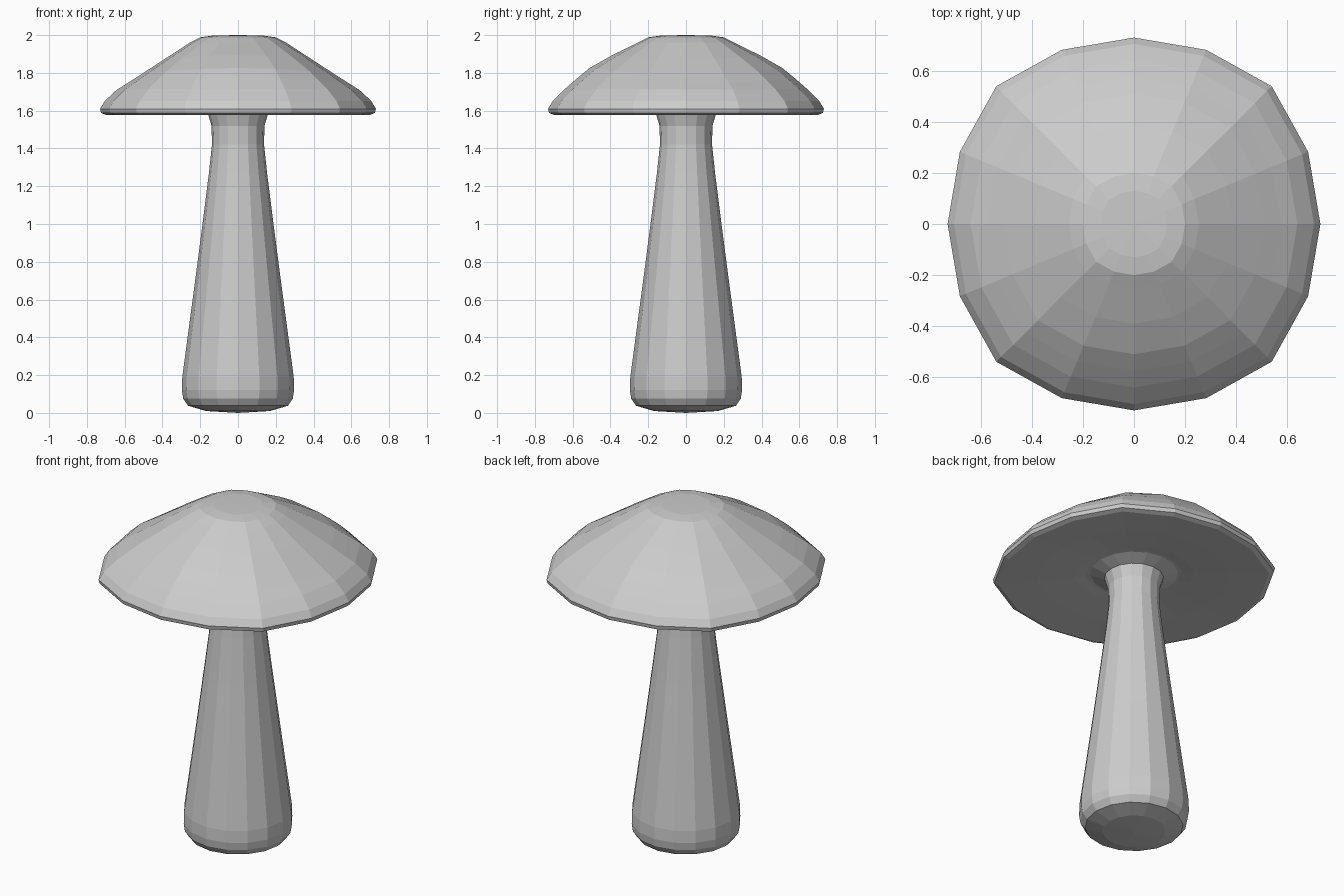
import bpy, bmesh
from math import sin, cos, pi

if "Cube" in bpy.data.objects:
    bpy.data.objects.remove(bpy.data.objects["Cube"])

SIDES = 16


def revolve(name, profile, squareness=0.0):
    """Closed turned solid; profile = (radius, height, extra height toward +-y), bottom or top pole first."""
    bm = bmesh.new()
    rings = []
    for r, z, bulge in profile:
        if r == 0:
            rings.append([bm.verts.new((0, 0, z))] * SIDES)
            continue
        ring = []
        for i in range(SIDES):
            a = 2 * pi * i / SIDES
            rr = r * (1 + squareness * sin(2 * a) ** 4)
            ring.append(bm.verts.new((rr * cos(a), rr * sin(a), z + bulge * sin(a) ** 2)))
        rings.append(ring)
    for low, high in zip(rings, rings[1:]):
        for i in range(SIDES):
            j = (i + 1) % SIDES
            corners = list(dict.fromkeys((low[i], low[j], high[j], high[i])))
            bm.faces.new(corners)
    bmesh.ops.recalc_face_normals(bm, faces=bm.faces)
    mesh = bpy.data.meshes.new(name)
    bm.to_mesh(mesh)
    bm.free()
    obj = bpy.data.objects.new(name, mesh)
    bpy.context.collection.objects.link(obj)
    return obj


# Stem: rounded foot, taper, flare into the cap
revolve("stem", [
    (0, 0, 0), (0.17, 0.01, 0), (0.265, 0.038, 0), (0.29, 0.075, 0),
    (0.297, 0.12, 0), (0.295, 0.19, 0), (0.267, 0.4, 0), (0.227, 0.7, 0),
    (0.188, 1.0, 0), (0.154, 1.27, 0), (0.138, 1.42, 0), (0.14, 1.52, 0),
    (0.16, 1.585, 0), (0.25, 1.618, 0), (0, 1.63, 0),
])

# Cap: shallow hollow underside, thin rim, sloped top that is fuller toward front and back
revolve("cap", [
    (0, 1.615, 0), (0.25, 1.613, 0), (0.31, 1.605, 0), (0.5, 1.588, 0),
    (0.70, 1.578, 0), (0.725, 1.588, 0), (0.73, 1.61, 0), (0.705, 1.652, 0),
    (0.64, 1.712, 0.004), (0.577, 1.751, 0.02), (0.51, 1.794, 0.032),
    (0.39, 1.872, 0.022), (0.255, 1.96, 0), (0.20, 1.988, 0),
    (0.13, 1.998, 0), (0, 2.0, 0),
], squareness=0.045)
